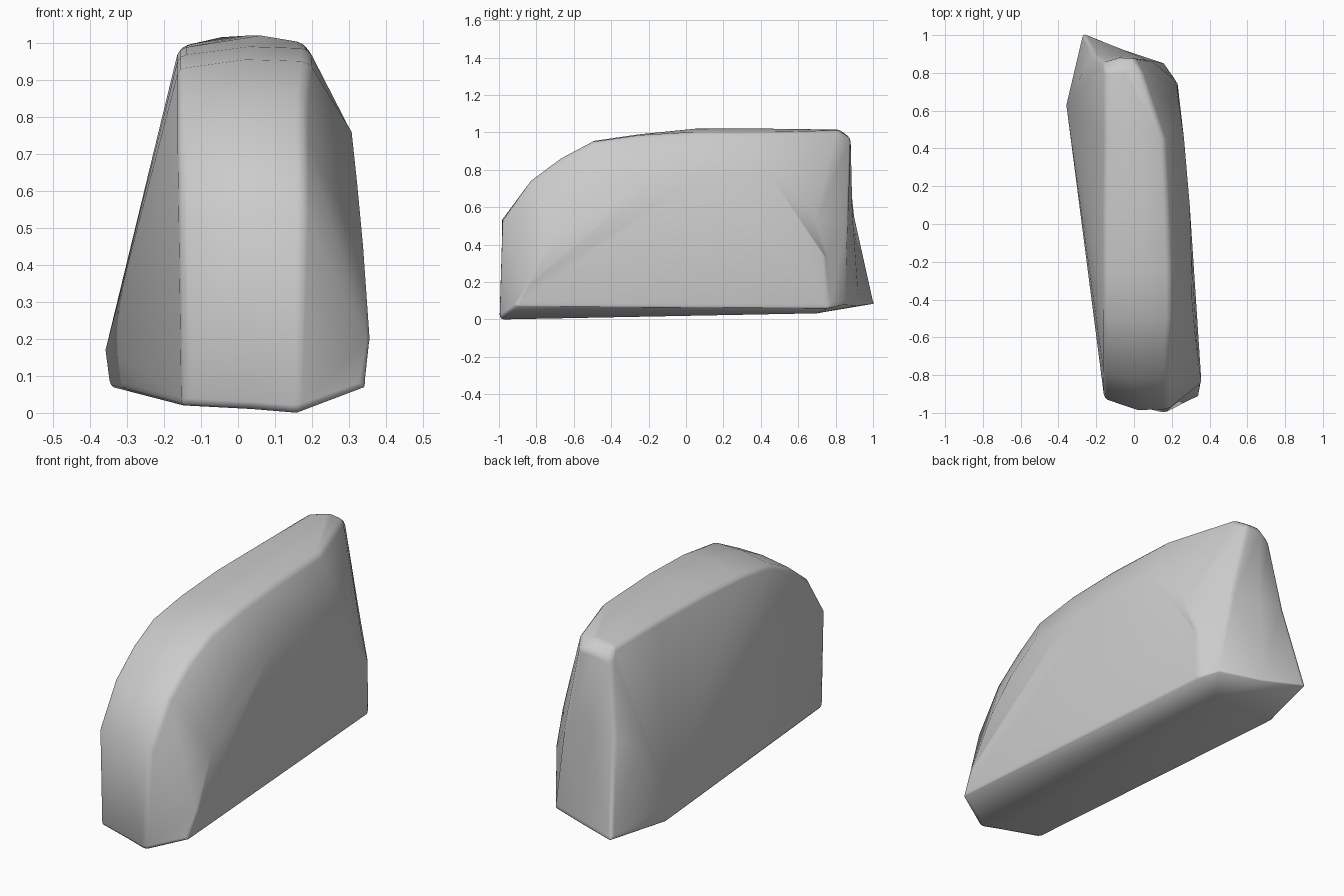
import bpy, bmesh, math

if "Cube" in bpy.data.objects:
    bpy.data.objects.remove(bpy.data.objects["Cube"])

# Four outlines running from the front foot, over the arch, to the back foot
left_edge = [(-.15, -.92, .02), (-.157, -.925, .52), (-.16, -.79, .73), (-.16, -.64, .85),
             (-.16, -.48, .93), (-.16, -.25, .965), (-.16, .05, .985), (-.155, .45, .99),
             (-.155, .81, .99), (-.165, .85, .93), (-.215, .9, .55), (-.27, 1.01, .085)]
crown = [(.04, -.97, .01), (.02, -.985, .53), (.02, -.83, .74), (.02, -.66, .865),
         (.02, -.49, .955), (.03, -.25, .99), (.06, .05, 1.02), (.03, .45, 1.02),
         (-.05, .82, 1.015), (-.08, .88, .97), (-.07, .89, .55), (-.06, .925, .075)]
shoulder = [(.16, -1, 0), (.18, -.98, .53), (.18, -.83, .74), (.18, -.67, .86),
            (.19, -.5, .95), (.19, -.25, .985), (.18, .05, 1.0), (.16, .45, 1.0),
            (.04, .81, 1.01), (.0, .88, .97), (.09, .865, .55), (.16, .85, .08)]
right_edge = [(.345, -.92, .07), (.357, -.84, .18), (.338, -.7, .45), (.322, -.57, .62),
              (.307, -.4, .76), (.303, -.15, .765), (.295, .1, .77), (.265, .45, .77),
              (.24, .62, .64), (.23, .69, .52), (.23, .75, .32), (.22, .76, .06)]

bm = bmesh.new()
rings = [[bm.verts.new(p) for p in r] for r in (left_edge, crown, shoulder, right_edge)]


def fan(loop, hub, closed=True):
    n = len(loop)
    for i in range(n if closed else n - 1):
        bm.faces.new((loop[i], loop[(i + 1) % n], hub))


# Wrap-around skin: front, arch and back
for a, b in zip(rings, rings[1:]):
    for i in range(len(a) - 1):
        bm.faces.new((a[i], b[i], b[i + 1], a[i + 1]))

# Left side: flared fan toward the lower back, with a small facet beside the back edge
left, right = rings[0], rings[-1]
bulge = bm.verts.new((-.358, .63, .17))
low = bm.verts.new((-.345, .65, .07))
facet = bm.verts.new((-.272, .8, .5))
fan(left[:10] + [facet, left[11], low], bulge)
fan(left[9:], facet, closed=False)

# Right side
bm.faces.new(right)

# Underside with a slight keel
keel = bm.verts.new((.05, .7, .033))
fan([r[0] for r in rings] + [r[-1] for r in reversed(rings)] + [low], keel)

bmesh.ops.triangulate(bm, faces=[f for f in bm.faces if len(f.verts) > 4])
bmesh.ops.recalc_face_normals(bm, faces=bm.faces[:])

mesh = bpy.data.meshes.new("boulder")
bm.to_mesh(mesh)
bm.free()
boulder = bpy.data.objects.new("boulder", mesh)
bpy.context.collection.objects.link(boulder)
bpy.context.view_layer.objects.active = boulder
boulder.select_set(True)

# Softly worn edges
bevel = boulder.modifiers.new("worn_edges", 'BEVEL')
bevel.width = 0.02
bevel.segments = 2
bevel.limit_method = 'ANGLE'
bevel.angle_limit = math.radians(38)
bpy.ops.object.modifier_apply(modifier=bevel.name)
bpy.ops.object.shade_smooth_by_angle(angle=math.radians(75))
